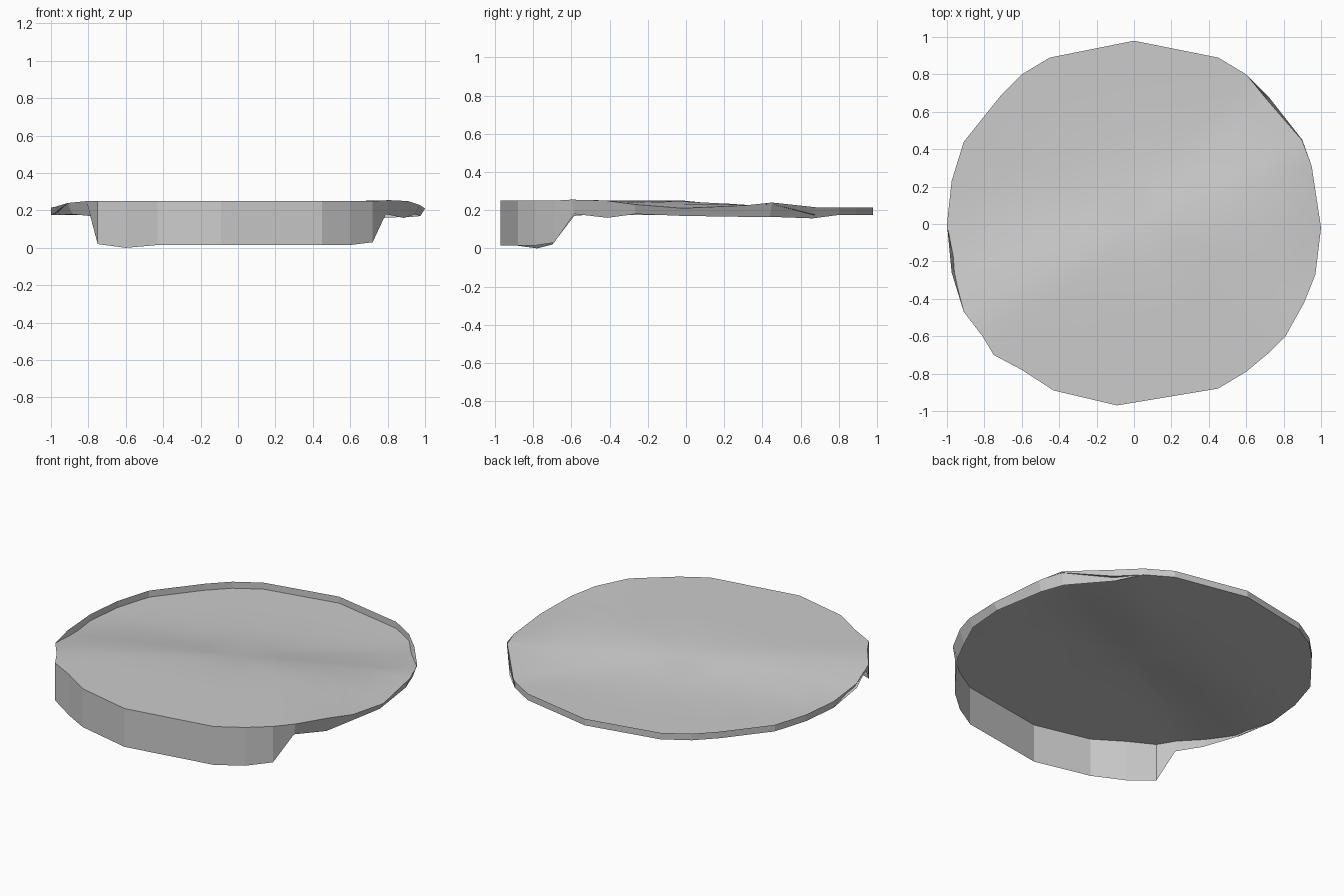
import bpy, math

if "Cube" in bpy.data.objects:
    bpy.data.objects.remove(bpy.data.objects["Cube"])

# Rim stations: x, y, band top z, band bottom z, surface position (1 = band top, 0 = band bottom)
RIM = [
    (1.0, -.02, .21, .17, 1), (.95, .31, .225, .165, 1), (.90, .45, .24, .165, .9),
    (.72, .68, .215, .157, .3), (.60, .80, .215, .175, 0), (.45, .89, .215, .175, 0),
    (0, .98, .215, .175, 0), (-.45, .89, .215, .175, 0), (-.60, .80, .215, .175, 0),
    (-.71, .69, .215, .175, 0), (-.91, .44, .215, .175, 0), (-.975, .23, .215, .175, 0),
    (-1, 0, .215, .175, 0), (-.975, -.26, .22, .175, .35), (-.91, -.47, .24, .18, 1),
    (-.81, -.60, .25, .17, 1), (-.75, -.70, .25, .02, 1), (-.60, -.78, .25, 0, 1),
    (-.43, -.89, .25, .015, 1), (-.09, -.97, .25, .015, 1), (.45, -.88, .25, .015, 1),
    (.60, -.79, .25, .015, 1), (.72, -.69, .25, .03, 1), (.81, -.60, .255, .18, 1),
    (.91, -.42, .25, .16, 1), (.97, -.27, .23, .18, 1),
]
N = len(RIM)


def make(name, verts, faces):
    mesh = bpy.data.meshes.new(name)
    mesh.from_pydata(verts, [], faces)
    mesh.update()
    obj = bpy.data.objects.new(name, mesh)
    bpy.context.collection.objects.link(obj)
    return obj


def step_height(x, y):
    """Raised front, gentle diagonal slope, lower back."""
    s = .94 * y - .34 * x - .1
    t = min(1, max(0, (s + .3) / .6))
    return .25 - .075 * t * t * (3 - 2 * t)


# Waved top surface: concentric rings closing on a centre point
verts, faces = [], []
rings = [(1, 1), (.9, .5), (.75, .12), (.5, 0), (.25, 0)]
for f, w in rings:
    for x, y, top, bot, t in RIM:
        h = step_height(x * f, y * f)
        verts.append((x * f, y * f, h + (bot + (top - bot) * t - h) * w))
for r in range(len(rings) - 1):
    for i in range(N):
        j = (i + 1) % N
        faces.append((r * N + i, r * N + j, (r + 1) * N + j, (r + 1) * N + i))
verts.append((0, 0, step_height(0, 0)))
last = (len(rings) - 1) * N
faces += [(last + i, last + (i + 1) % N, len(verts) - 1) for i in range(N)]
surface = make("top_surface", verts, faces)
bpy.context.view_layer.objects.active = surface
surface.select_set(True)
bpy.ops.object.shade_smooth_by_angle(angle=math.radians(30))

# Edge band: raised lip at the back, deep skirt at the front
verts = [(x, y, top) for x, y, top, bot, t in RIM]
for x, y, top, bot, t in RIM:
    k = .975 if t > .2 and bot > .1 else 1
    verts.append((x * k, y * k, bot))
make("edge_band", verts,
     [(i, N + i, N + (i + 1) % N, (i + 1) % N) for i in range(N)])
